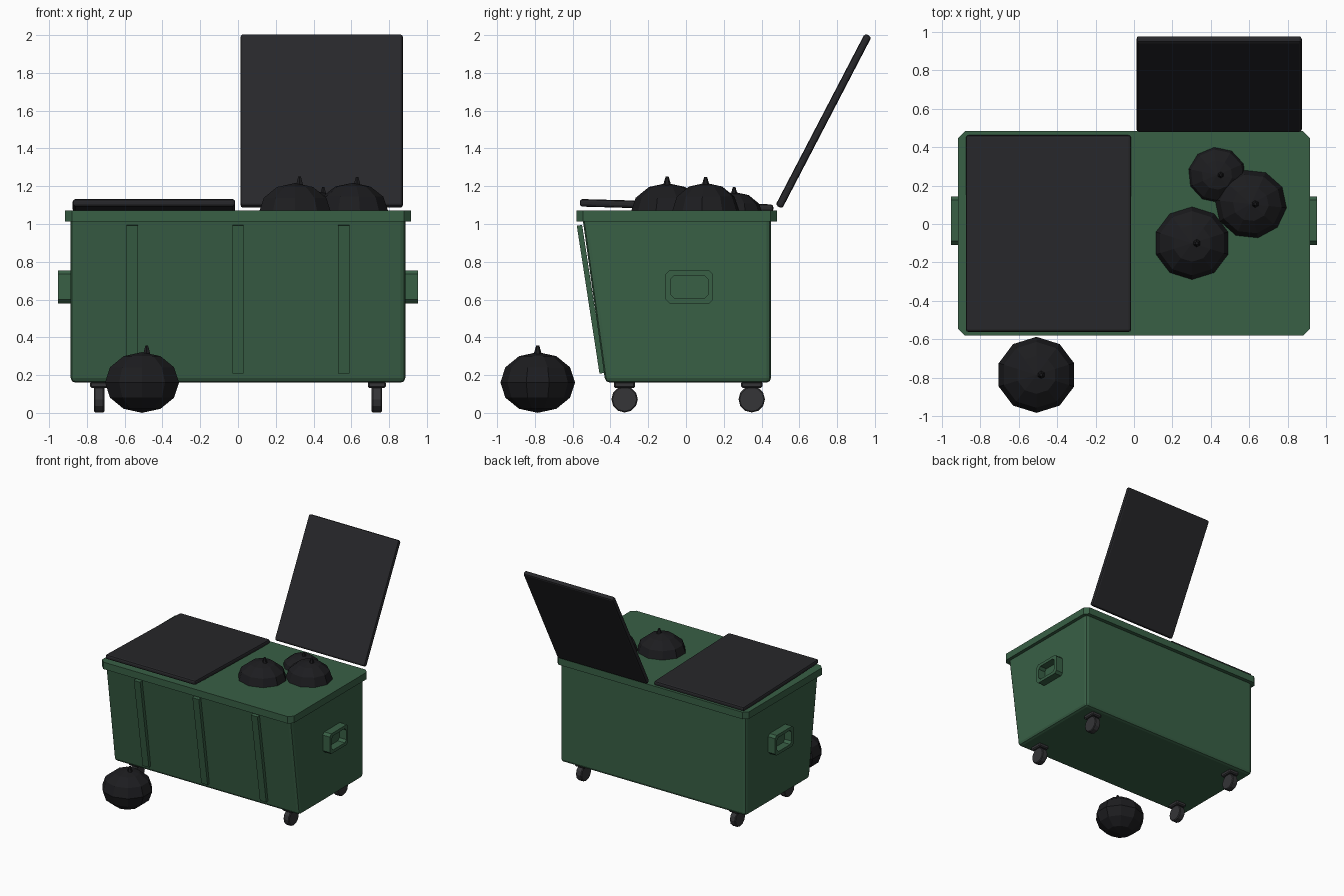
import bpy, bmesh, math
from mathutils import Matrix

if "Cube" in bpy.data.objects:
    bpy.data.objects.remove(bpy.data.objects["Cube"])


def material(name, rgb):
    m = bpy.data.materials.new(name)
    m.diffuse_color = (*rgb, 1)
    m.use_nodes = True
    m.node_tree.nodes["Principled BSDF"].inputs["Base Color"].default_value = m.diffuse_color
    return m


GREEN = material("green_paint", (0.04, 0.115, 0.06))
LID = material("lid_plastic", (0.02, 0.02, 0.023))
BAG = material("bag_plastic", (0.012, 0.012, 0.014))
WHEEL = material("wheel_rubber", (0.035, 0.035, 0.038))


def finish(bm, name, mat, bevel=0, segments=1):
    bmesh.ops.recalc_face_normals(bm, faces=bm.faces)
    me = bpy.data.meshes.new(name)
    bm.to_mesh(me)
    bm.free()
    me.materials.append(mat)
    ob = bpy.data.objects.new(name, me)
    bpy.context.collection.objects.link(ob)
    if bevel:
        mod = ob.modifiers.new("bevel", 'BEVEL')
        mod.width, mod.segments = bevel, segments
        mod.limit_method = 'ANGLE'
    return ob


def prism(name, profile, x0, x1, mat, bevel=0, segments=1):
    """Extrude a (y, z) profile along x."""
    bm = bmesh.new()
    face = bm.faces.new([bm.verts.new((x0, y, z)) for y, z in profile])
    ext = bmesh.ops.extrude_face_region(bm, geom=[face])
    verts = [v for v in ext['geom'] if isinstance(v, bmesh.types.BMVert)]
    bmesh.ops.translate(bm, verts=verts, vec=(x1 - x0, 0, 0))
    return finish(bm, name, mat, bevel, segments)


def box(name, centre, size, mat, bevel=0, segments=1, tilt=0):
    bm = bmesh.new()
    bmesh.ops.create_cube(bm, size=1, matrix=Matrix.Diagonal((*size, 1)))
    ob = finish(bm, name, mat, bevel, segments)
    ob.location = centre
    ob.rotation_euler.x = tilt
    return ob


# Body with a sloping front
prism("bin_body", [(-0.427, 0.16), (0.45, 0.16), (0.45, 1.04), (-0.549, 1.04)],
      -0.886, 0.886, GREEN, 0.025, 2)

# Rim slab with cut corners
X, Y0, Y1, C = 0.915, -0.58, 0.483, 0.035
bm = bmesh.new()
outline = [(-X + C, Y0), (X - C, Y0), (X, Y0 + C), (X, Y1 - C),
           (X - C, Y1), (-X + C, Y1), (-X, Y1 - C), (-X, Y0 + C)]
face = bm.faces.new([bm.verts.new((x, y, 1.012)) for x, y in outline])
ext = bmesh.ops.extrude_face_region(bm, geom=[face])
bmesh.ops.translate(bm, vec=(0, 0, 0.06),
                    verts=[v for v in ext['geom'] if isinstance(v, bmesh.types.BMVert)])
finish(bm, "bin_rim", GREEN)

# Front ribs following the slope
for i, x in enumerate((-0.56, 0, 0.56)):
    prism(f"front_rib_{i + 1}",
          [(-0.458, 0.208), (-0.43, 0.212), (-0.55, 0.995), (-0.578, 0.991)],
          x - 0.03, x + 0.03, GREEN)


# Side handles: hollow rectangular loops
def corner_rect(hy, hz, c):
    return [(-hy + c, -hz), (hy - c, -hz), (hy, -hz + c), (hy, hz - c),
            (hy - c, hz), (-hy + c, hz), (-hy, hz - c), (-hy, -hz + c)]


for side, label in ((-1, "left"), (1, "right")):
    bm = bmesh.new()
    loops = []
    for hy, hz, x in ((0.126, 0.087, 0.875), (0.126, 0.087, 0.952),
                      (0.099, 0.061, 0.952), (0.099, 0.061, 0.875)):
        loops.append([bm.verts.new((side * x, 0.018 + y, 0.667 + z))
                      for y, z in corner_rect(hy, hz, 0.02)])
    for a, b in zip(loops, loops[1:] + loops[:1]):
        for j in range(8):
            k = (j + 1) % 8
            bm.faces.new((a[j], a[k], b[k], b[j]))
    finish(bm, f"{label}_handle", GREEN)

# Lids: one shut with a slight slope, one thrown open
box("closed_lid", (-0.445, -0.05, 1.098), (0.86, 1.025, 0.04), LID, 0.014, 2,
    tilt=-math.radians(1.6))
box("open_lid", (0.443, 0.728, 1.545), (0.86, 1.025, 0.04), LID, 0.014, 2,
    tilt=math.radians(62.5))

# Casters
for x in (-0.735, 0.735):
    for y in (-0.325, 0.348):
        tag = ("left" if x < 0 else "right") + ("_front" if y < 0 else "_rear")
        box(f"{tag}_caster_plate", (x, y, 0.149), (0.096, 0.112, 0.035), WHEEL, 0.008)
        bm = bmesh.new()
        bmesh.ops.create_cone(bm, cap_ends=True, segments=12, radius1=0.07,
                              radius2=0.07, depth=0.055,
                              matrix=Matrix.Translation((x, y, 0.072)) @
                              Matrix.Rotation(math.pi / 2, 4, 'Y'))
        finish(bm, f"{tag}_wheel", WHEEL, 0.006)


# Rubbish bags: squashed low-poly ball with a tied knot
def bag(name, x, y, z, r, turn):
    bm = bmesh.new()
    bmesh.ops.create_uvsphere(bm, u_segments=10, v_segments=6, radius=r,
                              matrix=Matrix.Diagonal((1, 0.96, 0.78, 1)) @
                              Matrix.Rotation(turn, 4, 'Z'))
    bmesh.ops.create_cone(bm, cap_ends=True, segments=6, radius1=0.11 * r,
                          radius2=0.04 * r, depth=0.24 * r,
                          matrix=Matrix.Translation((0.12 * r, 0, 0.83 * r)))
    ob = finish(bm, name, BAG)
    ob.location = (x, y, z)


bag("ground_bag", -0.508, -0.785, 0.161, 0.206, 0)
bag("bin_bag_1", 0.302, -0.1, 1.06, 0.201, 0)
bag("bin_bag_2", 0.608, 0.104, 1.072, 0.187, 0.2)
bag("bin_bag_3", 0.432, 0.255, 1.045, 0.16, 0.1)
